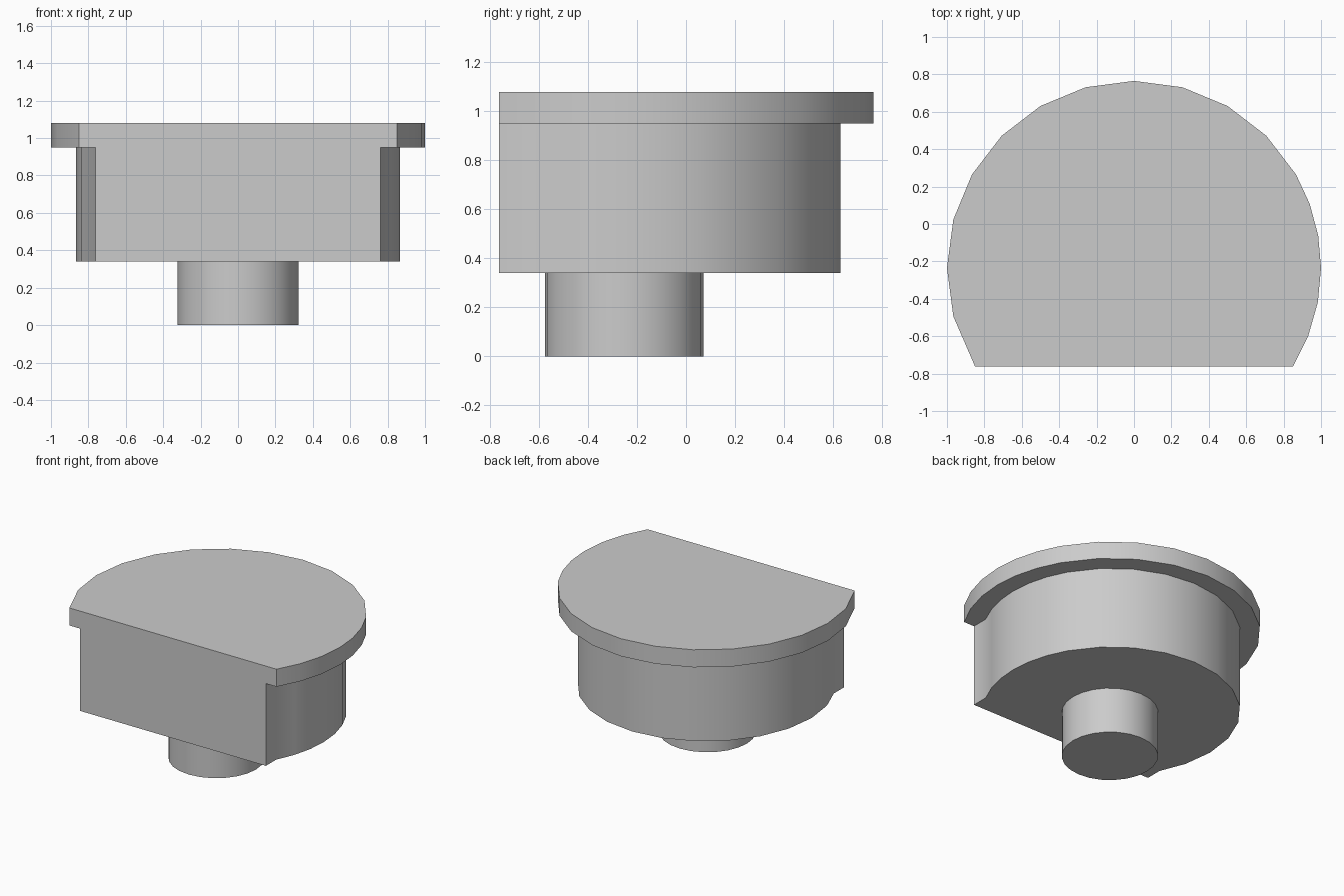
import bpy
import bmesh
from math import radians, cos, sin, acos, asin, degrees

cube = bpy.data.objects.get("Cube")
if cube:
    bpy.data.objects.remove(cube, do_unlink=True)

# Shared material
grey = bpy.data.materials.new("light grey")
grey.use_nodes = True
colour = (0.6, 0.6, 0.6, 1)
grey.diffuse_color = colour
grey.node_tree.nodes["Principled BSDF"].inputs["Base Color"].default_value = colour

# Main dimensions
CENTRE_Y = -0.235
FRONT_Y = -0.763
BODY_Z, FLANGE_Z, TOP_Z = 0.34, 0.95, 1.08


def arc(radius, angles, cy=CENTRE_Y):
    return [(radius * cos(radians(a)), cy + radius * sin(radians(a))) for a in angles]


def cut_arc_angles(end):
    """Angles from the right cut, over the back, to the left cut."""
    fine = [-end * i / 3 for i in (3, 2, 1)] + [0, 10, 20]
    return fine + list(range(30, 196, 15)) + [180 + end]


def extrude_profile(name, outline, z0, z1, top_cap=True):
    bm = bmesh.new()
    face = bm.faces.new([bm.verts.new((x, y, z0)) for x, y in outline])
    result = bmesh.ops.extrude_face_region(bm, geom=[face], use_keep_orig=True)
    raised = [g for g in result["geom"] if isinstance(g, bmesh.types.BMVert)]
    bmesh.ops.translate(bm, verts=raised, vec=(0, 0, z1 - z0))
    bmesh.ops.recalc_face_normals(bm, faces=bm.faces)
    if not top_cap:
        # The part above already closes this end
        caps = [f for f in bm.faces if all(v.co.z > z1 - 0.001 for v in f.verts)]
        bmesh.ops.delete(bm, geom=caps, context="FACES_ONLY")
    mesh = bpy.data.meshes.new(name)
    bm.to_mesh(mesh)
    bm.free()
    obj = bpy.data.objects.new(name, mesh)
    bpy.context.collection.objects.link(obj)
    mesh.materials.append(grey)
    bpy.ops.object.select_all(action="DESELECT")
    obj.select_set(True)
    bpy.context.view_layer.objects.active = obj
    bpy.ops.object.shade_smooth_by_angle(angle=radians(30))
    return obj


# Top flange: a disc with a flat front
flange_cut = degrees(asin(CENTRE_Y - FRONT_Y))
extrude_profile("top_flange", arc(1, cut_arc_angles(flange_cut)), FLANGE_Z, TOP_Z)

# Body: a smaller disc joined to a squared front block
BODY_R, BLOCK_X = 0.865, 0.763
body_cut = degrees(acos(BLOCK_X / BODY_R))
body_outline = [(-BLOCK_X, FRONT_Y), (BLOCK_X, FRONT_Y)] + arc(BODY_R, cut_arc_angles(body_cut))
extrude_profile("body", body_outline, BODY_Z, FLANGE_Z, top_cap=False)

# Round peg underneath
peg_outline = arc(0.324, range(0, 360, 15), cy=-0.252)
extrude_profile("bottom_peg", peg_outline, 0, BODY_Z, top_cap=False)
